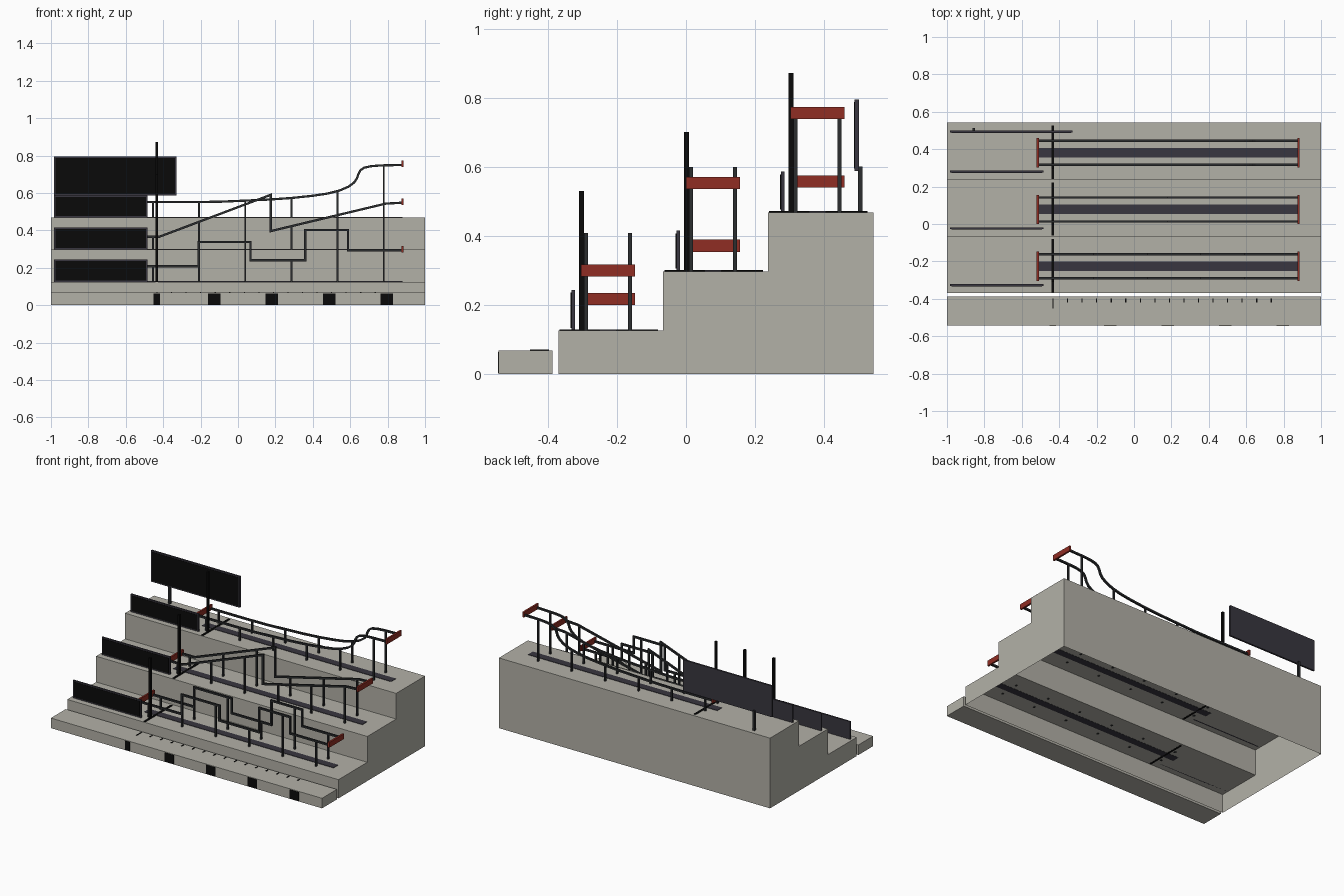
import bpy, bmesh, math
from mathutils import Vector

if "Cube" in bpy.data.objects:
    bpy.data.objects.remove(bpy.data.objects["Cube"], do_unlink=True)


def material(name, rgb):
    m = bpy.data.materials.new(name)
    m.use_nodes = True
    m.diffuse_color = (*rgb, 1)
    m.node_tree.nodes["Principled BSDF"].inputs["Base Color"].default_value = (*rgb, 1)
    return m


CONCRETE = material("warm_grey_concrete", (0.45, 0.44, 0.39))
RED = material("brick_red", (0.28, 0.026, 0.017))
RAIL = material("dark_grey_metal", (0.024, 0.026, 0.028))
SLATE = material("slate_purple", (0.040, 0.037, 0.050))
BLACK = material("black_paint", (0.003, 0.003, 0.003))


def finish(name, bm, mat):
    bmesh.ops.recalc_face_normals(bm, faces=bm.faces)
    me = bpy.data.meshes.new(name)
    bm.to_mesh(me)
    bm.free()
    me.materials.append(mat)
    ob = bpy.data.objects.new(name, me)
    bpy.context.collection.objects.link(ob)
    return ob


def box(name, x0, x1, y0, y1, z0, z1, mat):
    bm = bmesh.new()
    bmesh.ops.create_cube(bm, size=1)
    for v in bm.verts:
        v.co = ((x0 + x1) / 2 + v.co.x * (x1 - x0),
                (y0 + y1) / 2 + v.co.y * (y1 - y0),
                (z0 + z1) / 2 + v.co.z * (z1 - z0))
    return finish(name, bm, mat)


def ribbon(name, path, y, width, mat):
    """Square bar following an x-z path with mitred corners."""
    pts = [Vector(p) for p in path]
    bm = bmesh.new()
    rings = []
    for i, p in enumerate(pts):
        a = (p - pts[i - 1]).normalized() if i else (pts[1] - p).normalized()
        b = (pts[i + 1] - p).normalized() if i < len(pts) - 1 else a
        na, nb = Vector((-a.y, a.x)), Vector((-b.y, b.x))
        n = (na + nb).normalized()
        n *= width / 2 / max(n.dot(na), 0.4)
        rings.append([bm.verts.new((p.x + s * n.x, y + t * width / 2, p.y + s * n.y))
                      for s, t in ((1, 1), (1, -1), (-1, -1), (-1, 1))])
    for r, q in zip(rings, rings[1:]):
        for k in range(4):
            bm.faces.new((r[k], r[(k + 1) % 4], q[(k + 1) % 4], q[k]))
    bm.faces.new(rings[0])
    bm.faces.new(rings[-1])
    return finish(name, bm, mat)


def height_at(path, x):
    for (x0, z0), (x1, z1) in zip(path, path[1:]):
        if x0 <= x <= x1 and x1 > x0:
            return z0 + (z1 - z0) * (x - x0) / (x1 - x0)
    return path[-1][1]


# Stepped base: hollow shell, open underneath
profile = [(-0.37, 0), (-0.37, 0.125), (-0.066, 0.125), (-0.066, 0.297),
           (0.238, 0.297), (0.238, 0.468), (0.543, 0.468), (0.543, 0)]
bm = bmesh.new()
ends = [[bm.verts.new((x, y, z)) for y, z in profile] for x in (-1, 1)]
for e in ends:
    bm.faces.new(e)
for i in range(len(profile) - 1):
    bm.faces.new((ends[0][i], ends[0][i + 1], ends[1][i + 1], ends[1][i]))
finish("stepped_base", bm, CONCRETE)

# Front kerb with painted blocks and a ruler of ticks
box("front_kerb", -1, 1, -0.543, -0.387, 0, 0.067, CONCRETE)
for i in range(5):
    x, w = -0.435 + 0.3075 * i, 0.018 if i == 0 else 0.034
    box(f"kerb_block_{i + 1}", x - w, x + w, -0.545, -0.541, 0.002, 0.063, BLACK)
for i in range(16):
    x = -0.433 + 0.0778 * i
    y0 = -0.452 if i == 0 else -0.42
    box(f"ruler_tick_{i + 1}", x - 0.003, x + 0.003, y0, -0.397, 0.065, 0.07, BLACK)

# Rail shapes in x and z, one for each step
angular = [(-0.515, 0.208), (-0.21, 0.208), (-0.21, 0.338), (0.067, 0.338),
           (0.067, 0.24), (0.36, 0.24), (0.36, 0.402), (0.588, 0.402),
           (0.588, 0.293), (0.88, 0.293)]
sloped = [(-0.515, 0.366), (-0.42, 0.366), (0.175, 0.590), (0.175, 0.396),
          (0.79, 0.543), (0.88, 0.548)]
curved = [(-0.515, 0.551), (-0.25, 0.551), (-0.1, 0.553), (0.04, 0.559),
          (0.17, 0.565), (0.285, 0.573), (0.40, 0.585), (0.48, 0.597),
          (0.54, 0.612), (0.59, 0.633), (0.62, 0.655), (0.636, 0.678),
          (0.643, 0.700), (0.655, 0.722), (0.675, 0.735), (0.71, 0.743),
          (0.76, 0.747), (0.88, 0.750)]
steps = [("lower", 0.125, -0.226, angular, 0.217, 0.299),
         ("middle", 0.297, 0.078, sloped, 0.371, 0.553),
         ("upper", 0.468, 0.381, curved, 0.557, 0.756)]

for name, top, yc, path, z_start, z_end in steps:
    # Pair of rails with their supports
    for side, y in (("front", yc - 0.064), ("back", yc + 0.064)):
        ribbon(f"{name}_{side}_rail", path, y, 0.012, RAIL)
        for i in range(6):
            x = -0.455 + 0.2468 * i
            box(f"{name}_{side}_post_{i + 1}", x - 0.005, x + 0.005, y - 0.006, y + 0.006,
                top - 0.004, height_at(path, x), RAIL)
    # Red end bars
    for end, x, z in (("start", -0.515, z_start), ("finish", 0.88, z_end)):
        box(f"{name}_{end}_bar", x - 0.006, x + 0.006, yc - 0.078, yc + 0.078,
            z - 0.0175, z + 0.0175, RED)
    # Strip under the rails, start line and start pole
    box(f"{name}_floor_strip", -0.515, 0.88, yc - 0.025, yc + 0.025, top - 0.001, top + 0.003, SLATE)
    box(f"{name}_start_line", -0.441, -0.427, yc - 0.14, yc + 0.145, top - 0.001, top + 0.004, BLACK)
    box(f"{name}_start_pole", -0.442, -0.428, yc - 0.084, yc - 0.069, top, top + 0.404, BLACK)
    # Low panel with a black face
    y = yc - 0.101
    box(f"{name}_panel", -0.985, -0.483, y - 0.005, y + 0.005, top, top + 0.118, SLATE)
    box(f"{name}_panel_face", -0.977, -0.491, y - 0.007, y - 0.004, top + 0.008, top + 0.110, BLACK)

# Large raised board on a post at the back
box("large_board", -0.985, -0.33, 0.489, 0.501, 0.587, 0.795, SLATE)
box("large_board_face", -0.977, -0.338, 0.487, 0.490, 0.595, 0.787, BLACK)
box("large_board_post", -0.864, -0.850, 0.499, 0.512, 0.466, 0.60, RAIL)
